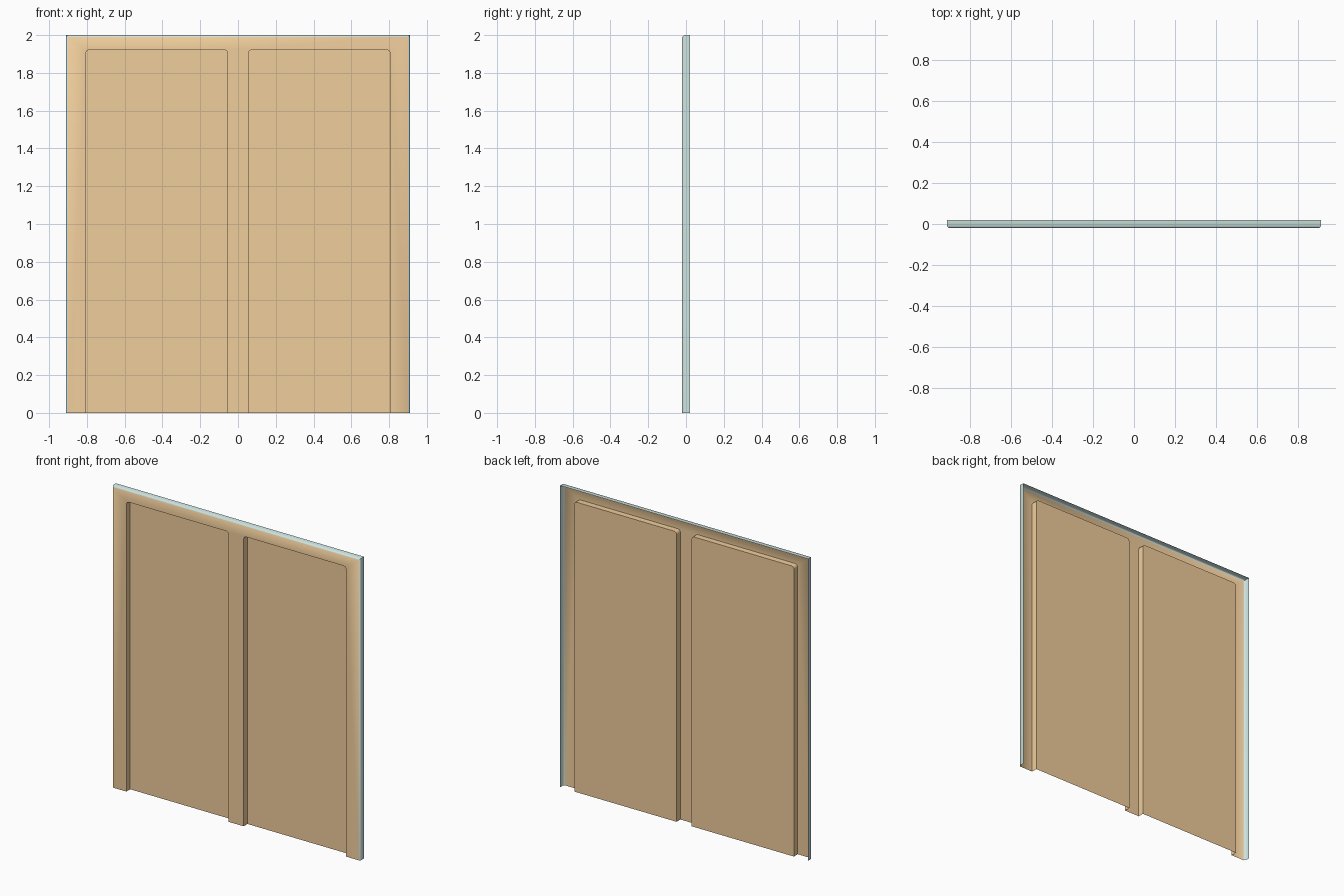
import bpy, bmesh, math

if "Cube" in bpy.data.objects:
    bpy.data.objects.remove(bpy.data.objects["Cube"])

W, H, D = 0.91, 2.0, 0.02          # half width, height, half depth
C = 0.009                          # chamfer of the front edge
X0, X1, TOP, R = 0.055, 0.805, 1.922, 0.018   # recess sides, top, corner size


def material(name, color):
    m = bpy.data.materials.new(name)
    m.diffuse_color = (*color, 1)
    m.use_nodes = True
    m.node_tree.nodes["Principled BSDF"].inputs["Base Color"].default_value = m.diffuse_color
    return m


def arch(x0, x1, top, r, steps):
    """Points of an arch open at the bottom, from left foot to right foot."""
    pts = [(x0, 0)]
    for cx, start in ((x0 + r, 180), (x1 - r, 90)):
        for i in range(steps + 1):
            a = math.radians(start - 90 * i / steps)
            pts.append((cx + r * math.cos(a), top - r + r * math.sin(a)))
    return pts + [(x1, 0)]


bm = bmesh.new()


def row(points, y):
    return [bm.verts.new((x, y, z)) for x, z in points]


def strip(a, b, mat):
    for i in range(len(a) - 1):
        bm.faces.new((a[i], a[i + 1], b[i + 1], b[i])).material_index = mat


# Rim: chamfer and flange along both sides and the top
rows = []
for o, y in ((C, -D), (0, -D + C), (0, D)):
    w, h = W - o, H - o
    rows.append(row([(-w, 0), (-w, h), (w, h), (w, 0)], y))
strip(rows[0], rows[1], 1)
strip(rows[1], rows[2], 1)

# Pressed recesses: walls and floor
fronts = []
for x0, x1 in ((-X1, -X0), (X0, X1)):
    pts = arch(x0, x1, TOP, R, 3)
    front, back = row(pts, -D), row(pts, D)
    strip(front, back, 0)
    bm.faces.new(back)
    fronts.append(front)

# Front frame around the recesses
frame = bm.faces.new(rows[0] + fronts[1][::-1] + fronts[0][::-1])
bmesh.ops.recalc_face_normals(bm, faces=bm.faces[:])
frame.normal_update()
if frame.normal.y > 0:
    bmesh.ops.reverse_faces(bm, faces=bm.faces[:])
bmesh.ops.triangulate(bm, faces=[frame])

mesh = bpy.data.meshes.new("pressed_double_panel")
bm.to_mesh(mesh)
bm.free()
mesh.materials.append(material("orange_sheet", (0.87, 0.61, 0.33)))
mesh.materials.append(material("pale_teal_rim", (0.62, 0.78, 0.75)))
panel = bpy.data.objects.new("pressed_double_panel", mesh)
bpy.context.collection.objects.link(panel)
bpy.context.view_layer.objects.active = panel
panel.select_set(True)
bpy.ops.object.shade_smooth_by_angle(angle=math.radians(50))
